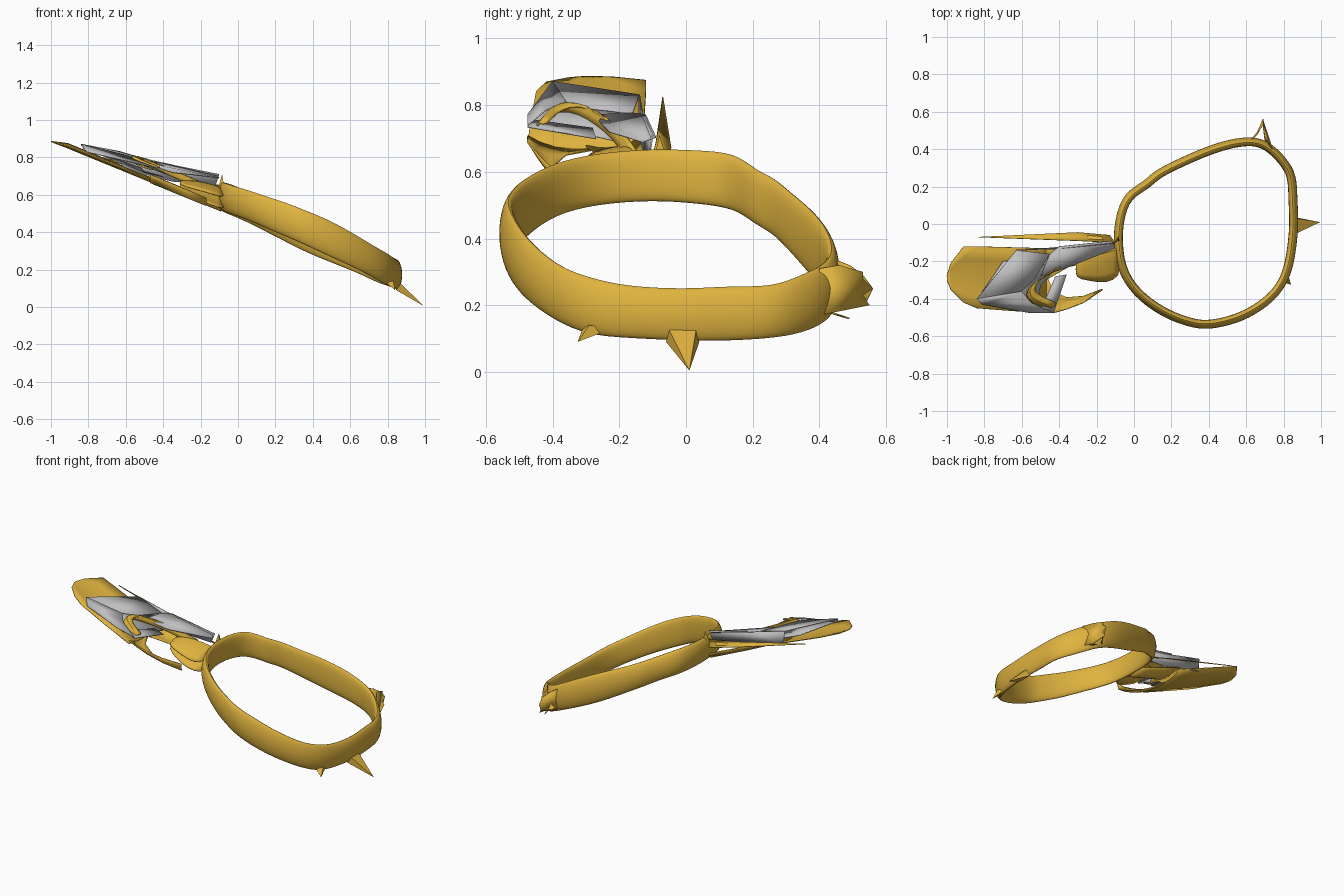
import bpy, bmesh, random
from math import sin, pi
from mathutils import Vector

random.seed(4)
if "Cube" in bpy.data.objects:
    bpy.data.objects.remove(bpy.data.objects["Cube"], do_unlink=True)


def material(name, color):
    m = bpy.data.materials.new(name)
    m.use_nodes = True
    m.diffuse_color = color
    m.node_tree.nodes["Principled BSDF"].inputs["Base Color"].default_value = color
    return m


GOLD = material("gold", (0.74, 0.45, 0.05, 1))
SILVER = material("silver grey", (0.53, 0.53, 0.54, 1))


def add_object(name, verts, faces, mat, thick=0, subdiv=0, angle=0.7):
    mesh = bpy.data.meshes.new(name)
    mesh.from_pydata([tuple(v) for v in verts], [], faces)
    bm = bmesh.new()
    bm.from_mesh(mesh)
    bmesh.ops.remove_doubles(bm, verts=bm.verts, dist=0.0005)
    bmesh.ops.recalc_face_normals(bm, faces=bm.faces)
    bm.to_mesh(mesh)
    bm.free()
    mesh.materials.append(mat)
    ob = bpy.data.objects.new(name, mesh)
    bpy.context.collection.objects.link(ob)
    if subdiv:
        mod = ob.modifiers.new("smooth", "SUBSURF")
        mod.levels = mod.render_levels = subdiv
    if thick:
        mod = ob.modifiers.new("thickness", "SOLIDIFY")
        mod.thickness, mod.offset = thick, 0
    bpy.ops.object.select_all(action="DESELECT")
    ob.select_set(True)
    bpy.context.view_layer.objects.active = ob
    bpy.ops.object.shade_smooth_by_angle(angle=angle)
    return ob


def loft(name, rows, mat, thick=0.006, closed=False, **kw):
    """Skin rows of equal length; closed also joins both ends of each way."""
    n, k = len(rows), len(rows[0])
    faces = [(i * k + j, i * k + (j + 1) % k,
              (i + 1) % n * k + (j + 1) % k, (i + 1) % n * k + j)
             for i in range(n if closed else n - 1)
             for j in range(k if closed else k - 1)]
    return add_object(name, [p for r in rows for p in r], faces, mat, thick, **kw)


def sheet(name, pts, mat=SILVER, thick=0.005):
    return add_object(name, pts, [tuple(range(len(pts)))], mat, thick, angle=0.3)


def spike(name, base, tip):
    n = len(base)
    faces = [(i, (i + 1) % n, n) for i in range(n)] + [tuple(range(n))]
    return add_object(name, base + [tip], faces, GOLD)


# Sloping, uneven ring band, lifted a little along its front run
path = [(-.06, -.27), (-.085, -.1), (-.075, .03), (-.035, .15), (.07, .205),
        (.12, .26), (.22, .31), (.35, .37), (.5, .425), (.64, .445), (.72, .41),
        (.79, .34), (.845, .26), (.845, .13), (.855, .0), (.835, -.18), (.805, -.29),
        (.74, -.39), (.6, -.485), (.47, -.525), (.36, -.54), (.26, -.51),
        (.18, -.48), (.05, -.4)]
# (outward offset, height factor) of the band's section
section = [(-.018, -.8), (.0, -1.1), (.02, -.75), (.031, 0), (.02, .75),
           (.0, 1.1), (-.018, .8), (-.022, 0)]
rows = []
for i, (x, y) in enumerate(path):
    a, b = Vector(path[i - 1]), Vector(path[(i + 1) % len(path)])
    t = (b - a).normalized()
    out = Vector((-t.y, t.x))
    zc = .555 - .45 * x + .13 * max(0, -y - .3) + random.uniform(-.004, .004)
    half = .081 + .013 * max(0, sin(pi * x / .85)) + random.uniform(-.005, .005)
    rows.append([(x + out.x * o, y + out.y * o, zc + half * h) for o, h in section])
loft("ring_band", rows, GOLD, thick=0, closed=True, subdiv=2, angle=1.0)

# Thorns and torn flaps on the ring
spike("low_thorn", [(.845, -.06, .09), (.845, .04, .09), (.87, .03, .125), (.87, -.05, .125)],
      (.995, .01, .004))
spike("side_thorn", [(.81, -.22, .13), (.83, -.29, .14), (.79, -.31, .13)], (.84, -.325, .09))
sheet("rear_flap_outer", [(.74, .40, .31), (.70, .46, .32), (.69, .53, .30), (.69, .53, .28),
                          (.69, .56, .25), (.69, .53, .23), (.69, .55, .20), (.70, .45, .18),
                          (.74, .40, .17)], GOLD)
sheet("rear_flap_inner", [(.62, .44, .34), (.66, .49, .32), (.69, .53, .29), (.69, .56, .25),
                          (.69, .54, .21), (.66, .48, .19), (.62, .44, .21)], GOLD)
sheet("rear_splinter", [(.72, .43, .18), (.70, .49, .16), (.70, .44, .175)], GOLD)
spike("joint_thorn", [(-.11, -.1, .62), (-.07, -.1, .62), (-.08, -.05, .62)], (-.085, -.08, .71))


# Gold leaf: a shallow bowl with a crescent horn and an arm to the ring
def bowl(name, stations, near_rim, far_rim, sag):
    rows = []
    for x, near, far in stations:
        floor = .885 - .41 * (x + 1)
        fade = min(1, (x + 1) / .09)
        rows.append([(x, near + (far - near) * f,
                      floor + fade * (near_rim * (1 - f) ** 3 + far_rim * f ** 3
                                      - sag * sin(pi * f)))
                     for f in (0, .2, .4, .6, .8, 1)])
    return loft(name, rows, GOLD)


bowl("leaf_bowl", [(-1, -.30, -.275), (-.98, -.35, -.21), (-.91, -.42, -.12),
                   (-.84, -.45, -.12), (-.65, -.465, -.125), (-.47, -.475, -.13)], .02, .025, .004)
bowl("leaf_horn", [(-.47, -.475, -.27), (-.43, -.475, -.36), (-.36, -.455, -.392),
                   (-.27, -.42, -.385), (-.17, -.352, -.348)], .04, 0, .004)
bowl("leaf_arm", [(-.47, -.3, -.13), (-.35, -.23, -.12), (-.22, -.2, -.11),
                  (-.09, -.17, -.1)], .01, .04, .004)

# Rounded lug that joins the leaf to the ring
lug = []
for x, near, far, zc, h in [(-.31, -.29, -.2, .655, .02), (-.25, -.30, -.17, .635, .05),
                            (-.15, -.32, -.14, .61, .06), (-.075, -.28, -.12, .58, .06)]:
    lug.append([(x, near, zc - h), (x, (near + far) / 2, zc - h * .6), (x, far, zc + h * .4),
                (x, far, zc + h), (x, (near + far) / 2, zc + h * .6), (x, near, zc)])
loft("joint_lug", lug, GOLD, subdiv=1)

# Long blade along the back edge
sheet("long_blade", [(-.83, -.07, .825), (-.3, -.045, .67), (-.13, -.06, .62),
                     (-.1, -.1, .65), (-.3, -.09, .69)], GOLD)

# Arched strap over the silver plates
strap = [(-.43, -.44, .755), (-.54, -.41, .80), (-.57, -.36, .82), (-.53, -.31, .81),
         (-.44, -.25, .775), (-.33, -.2, .73), (-.2, -.16, .67)]
loft("top_strap", [[(x - .015, y - .015, z - .035), (x, y, z), (x + .03, y + .02, z - .02)]
                   for x, y, z in strap], GOLD, subdiv=1)

# Crumpled silver plates
sheet("upper_plate", [(-.84, -.40, .87), (-.63, -.14, .83), (-.45, -.16, .775),
                      (-.53, -.29, .79), (-.6, -.36, .81)])
sheet("back_plate", [(-.63, -.14, .83), (-.62, -.14, .74), (-.35, -.13, .67),
                     (-.12, -.11, .65), (-.1, -.1, .71), (-.4, -.13, .77)])
sheet("neck_plate", [(-.45, -.16, .775), (-.4, -.12, .77), (-.12, -.09, .705),
                     (-.1, -.13, .69), (-.35, -.23, .72), (-.5, -.28, .77)])
sheet("front_plate", [(-.84, -.40, .87), (-.6, -.36, .81), (-.55, -.42, .785),
                      (-.43, -.475, .74), (-.56, -.475, .77), (-.81, -.43, .83)])
sheet("lower_plate", [(-.83, -.39, .85), (-.7, -.2, .80), (-.5, -.16, .725), (-.4, -.22, .695),
                      (-.5, -.33, .72), (-.52, -.46, .745)])
sheet("inner_brace", [(-.50, -.46, .755), (-.43, -.475, .735), (-.36, -.27, .70),
                      (-.42, -.28, .73)])
